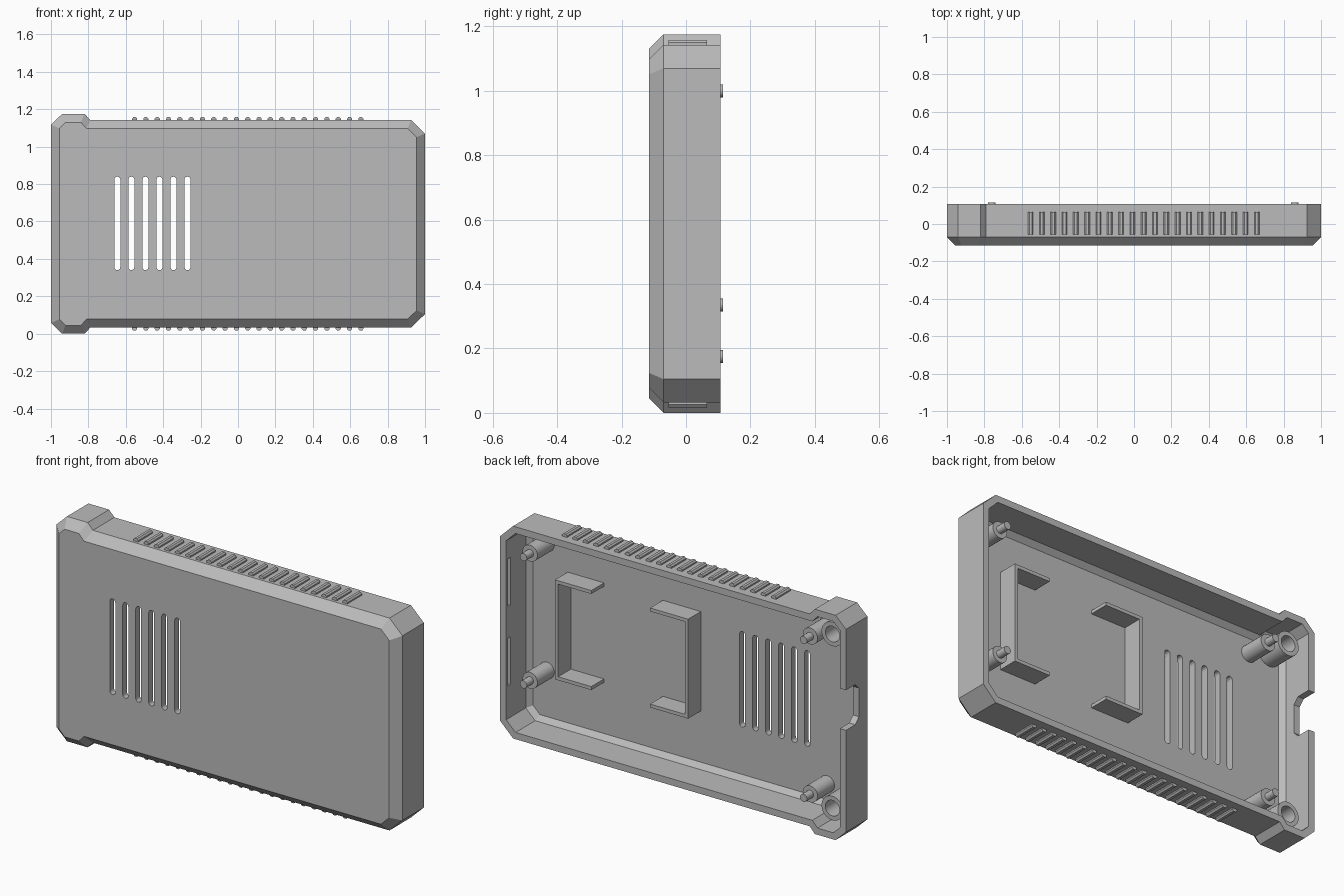
import bpy, bmesh, math
from mathutils import Vector, Matrix

old = bpy.data.objects.get("Cube")
if old:
    bpy.data.objects.remove(old)

grey = bpy.data.materials.new("matte_grey")
grey.use_nodes = True
COLOUR = (0.5, 0.5, 0.5, 1)
grey.diffuse_color = COLOUR
grey.node_tree.nodes["Principled BSDF"].inputs["Base Color"].default_value = COLOUR

MID = 0.5875              # mid height
RIM, FRONT, FLOOR = 0.107, -0.115, -0.08


def finish(name, bm, smooth=False):
    bmesh.ops.recalc_face_normals(bm, faces=bm.faces)
    mesh = bpy.data.meshes.new(name)
    bm.to_mesh(mesh)
    bm.free()
    mesh.materials.append(grey)
    ob = bpy.data.objects.new(name, mesh)
    bpy.context.collection.objects.link(ob)
    if smooth:
        bpy.ops.object.select_all(action='DESELECT')
        ob.select_set(True)
        bpy.context.view_layer.objects.active = ob
        bpy.ops.object.shade_smooth_by_angle(angle=math.radians(35))
    return ob


def box(bm, x0, x1, y0, y1, z0, z1):
    size = Matrix.Diagonal((x1 - x0, y1 - y0, z1 - z0, 1))
    place = Matrix.Translation(((x0 + x1) / 2, (y0 + y1) / 2, (z0 + z1) / 2))
    bmesh.ops.create_cube(bm, size=1, matrix=place @ size)


def prism(bm, points, direction):
    """Extrude a closed 3D polygon along a direction."""
    face = bm.faces.new([bm.verts.new(p) for p in points])
    out = bmesh.ops.extrude_face_region(bm, geom=[face], use_keep_orig=True)
    moved = [v for v in out["geom"] if isinstance(v, bmesh.types.BMVert)]
    bmesh.ops.translate(bm, verts=moved, vec=direction)


def inset(points, d):
    """Offset a counter-clockwise outline inwards with mitred corners."""
    result = []
    for i, p in enumerate(points):
        a = (p - points[i - 1]).normalized()
        b = (points[(i + 1) % len(points)] - p).normalized()
        na, nb = Vector((-a.y, a.x)), Vector((-b.y, b.x))
        result.append(p + (na + nb) * d / (1 + na.dot(nb)))
    return result


def lathe(name, x, z, profile, sides=24):
    """Spin (radius, y) rings round an axis along y."""
    bm = bmesh.new()
    rings = [[bm.verts.new((x + r * math.cos(math.tau * i / sides), y,
                            z + r * math.sin(math.tau * i / sides)))
              for i in range(sides)] for r, y in profile]
    bridge(bm, rings)
    return finish(name, bm, True)


def bridge(bm, rings):
    for a, b in zip(rings, rings[1:]):
        n = len(a)
        for i in range(n):
            bm.faces.new((a[i], a[(i + 1) % n], b[(i + 1) % n], b[i]))
    bm.faces.new(rings[0])
    bm.faces.new(rings[-1])


# Shell: chamfered tray whose outline has two corner lugs
half = [(1, 0.4825), (0.925, 0.555), (-0.79, 0.555),
        (-0.82, MID), (-0.94, MID), (-1, 0.53)]
outline = [Vector((x, MID + h)) for x, h in half]
outline += [Vector((x, MID - h)) for x, h in reversed(half)]
bm = bmesh.new()
levels = [(0.045, FRONT), (0, -0.07), (0, RIM),
          (0.035, RIM), (0.035, -0.055), (0.06, FLOOR)]
bridge(bm, [[bm.verts.new((p.x, y, p.y)) for p in inset(outline, d)]
            for d, y in levels])
shell = finish("case_shell", bm)

# Cutters: vent slots, port notch, latch slits
bm = bmesh.new()
for i in range(6):
    cx, r = -0.645 + 0.075 * i, 0.016
    ring = []
    for k in range(14):
        a = math.pi * (k if k < 7 else k - 1) / 6
        cz = 0.824 if k < 7 else 0.356
        ring.append((cx + r * math.cos(a), -0.2, cz + r * math.sin(a)))
    prism(bm, ring, (0, 0.17, 0))
notch = [(0.2, 0.80), (0.03, 0.80), (0, 0.77), (0, 0.62), (0.03, 0.59), (0.2, 0.59)]
prism(bm, [(-1.1, y, z) for y, z in notch], (0.15, 0, 0))
for z in (0.29, 0.705):
    box(bm, 0.95, 0.98, 0.07, 0.09, z, z + 0.25)
cutter = finish("cutter", bm)
cutter.hide_render = True
mod = shell.modifiers.new("openings", 'BOOLEAN')
mod.operation, mod.solver, mod.object = 'DIFFERENCE', 'EXACT', cutter
graph = bpy.context.evaluated_depsgraph_get()
shell.data = bpy.data.meshes.new_from_object(shell.evaluated_get(graph))
shell.modifiers.clear()
bpy.data.objects.remove(cutter)

# Grip ribs along both long edges, with bevelled crests
for side, name in ((1, "top_grip_ribs"), (-1, "bottom_grip_ribs")):
    bm = bmesh.new()
    for i in range(21):
        cx = -0.553 + 0.0605 * i
        section = [(-0.014, 0.545), (0.014, 0.545), (0.014, 0.562),
                   (0.007, 0.57), (-0.007, 0.57), (-0.014, 0.562)]
        prism(bm, [(cx + dx, -0.055, MID + side * h) for dx, h in section],
              (0, 0.12, 0))
    finish(name, bm)

# Board posts with locating pins
for x, z, name in ((0.86, 1.0, "upper_left_post"), (0.86, 0.335, "lower_left_post"),
                   (-0.76, 1.0, "upper_right_post"), (-0.76, 0.175, "lower_right_post")):
    lathe(name, x, z, [(0.043, FLOOR - 0.005), (0.043, 0.06), (0.02, 0.06),
                       (0.02, 0.115)])

# Hollow screw bosses in the lugs
for side, name in ((1, "upper_screw_boss"), (-1, "lower_screw_boss")):
    lathe(name, -0.885, MID + side * 0.455,
          [(0.063, FLOOR - 0.005), (0.063, 0.055), (0.041, 0.055), (0.041, -0.07)])

# Two C-shaped brackets facing each other
for wall, tip, name in ((-0.03, 0.19, "right_bracket"), (0.74, 0.53, "left_bracket")):
    t = math.copysign(0.018, tip - wall)
    plan = [(wall, 0.36), (tip, 0.36), (tip, 0.378), (wall + t, 0.378),
            (wall + t, 0.862), (tip, 0.862), (tip, 0.88), (wall, 0.88)]
    bm = bmesh.new()
    prism(bm, [(x, FLOOR - 0.005, z) for x, z in plan], (0, 0.11, 0))
    finish(name, bm)
